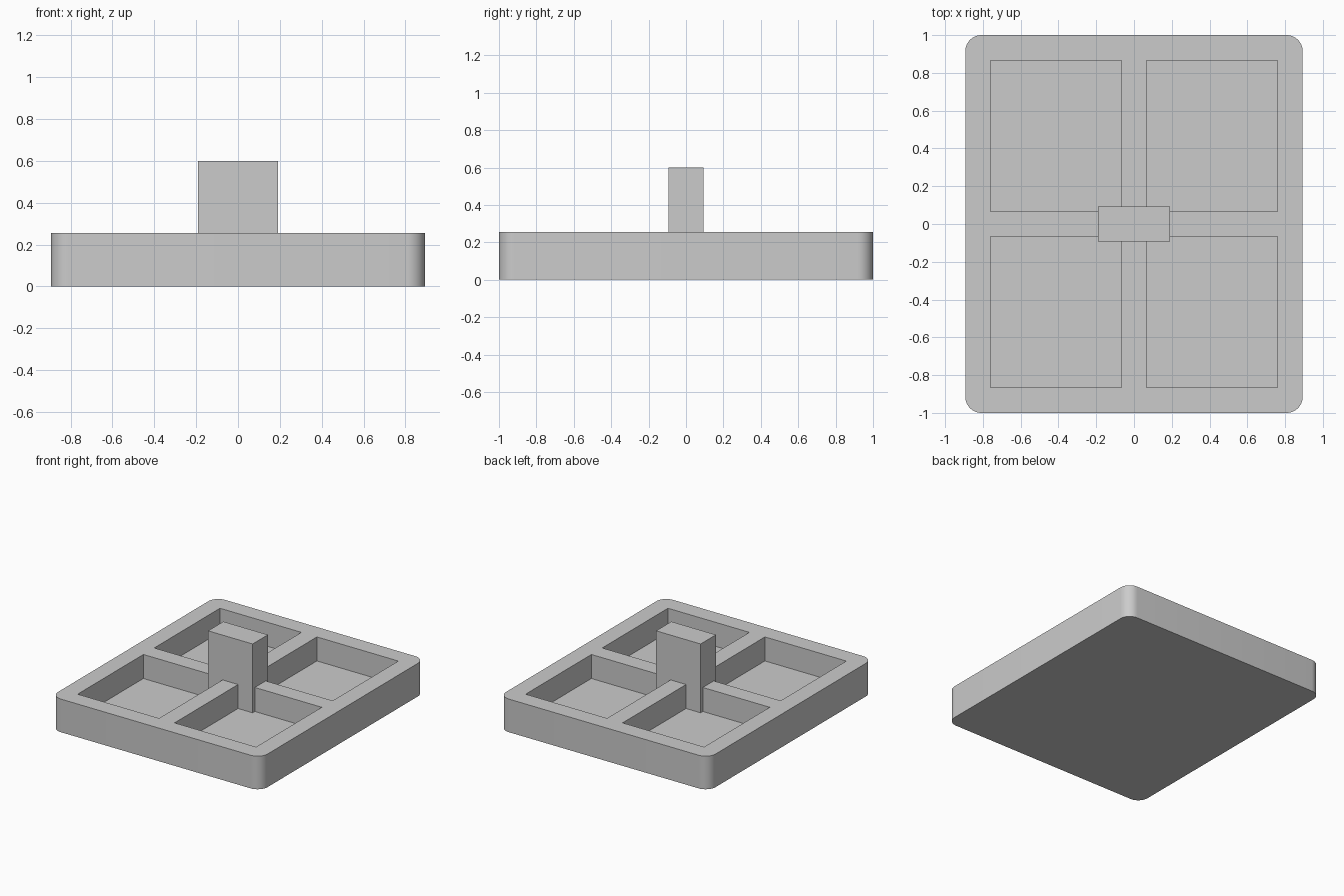
import bpy

old = bpy.data.objects.get("Cube")
if old:
    bpy.data.objects.remove(old, do_unlink=True)

HALF_X, HALF_Y, TOP = 0.893, 1.0, 0.255
FLOOR = 0.07
RIB, POCKET_X, POCKET_Y = 0.066, 0.76, 0.866

grey = bpy.data.materials.new("plain_grey")
grey.use_nodes = True
colour = (0.6, 0.6, 0.6, 1)
grey.diffuse_color = colour
grey.node_tree.nodes["Principled BSDF"].inputs["Base Color"].default_value = colour


def box(name, low, high):
    """Box between two opposite corners, with its scale applied."""
    centre = [(a + b) / 2 for a, b in zip(low, high)]
    bpy.ops.mesh.primitive_cube_add(size=1, location=centre)
    obj = bpy.context.object
    obj.name = obj.data.name = name
    obj.scale = [b - a for a, b in zip(low, high)]
    bpy.ops.object.transform_apply(location=True, rotation=False, scale=True)
    obj.data.materials.append(grey)
    return obj


def activate(obj):
    bpy.ops.object.select_all(action='DESELECT')
    obj.select_set(True)
    bpy.context.view_layer.objects.active = obj


# Tray body with rounded upright corners
tray = box("tray", (-HALF_X, -HALF_Y, 0), (HALF_X, HALF_Y, TOP))
weights = tray.data.attributes.new("bevel_weight_edge", 'FLOAT', 'EDGE')
for edge in tray.data.edges:
    a, b = (tray.data.vertices[i].co for i in edge.vertices)
    weights.data[edge.index].value = float(abs(a.z - b.z) > TOP / 2)
bevel = tray.modifiers.new("round_corners", 'BEVEL')
bevel.limit_method = 'WEIGHT'
bevel.width = 0.085
bevel.segments = 10
bpy.ops.object.modifier_apply(modifier=bevel.name)

# Four open pockets, leaving a rim and a cross of ribs
for sx in (-1, 1):
    for sy in (-1, 1):
        xs = sorted((sx * RIB, sx * POCKET_X))
        ys = sorted((sy * RIB, sy * POCKET_Y))
        cutter = box("pocket_cutter", (xs[0], ys[0], FLOOR), (xs[1], ys[1], TOP + 0.1))
        cutter.hide_render = True
        activate(tray)
        cut = tray.modifiers.new("pocket", 'BOOLEAN')
        cut.operation = 'DIFFERENCE'
        cut.solver = 'EXACT'
        cut.object = cutter
        bpy.ops.object.modifier_apply(modifier=cut.name)
        bpy.data.objects.remove(cutter, do_unlink=True)

activate(tray)
bpy.ops.object.shade_smooth_by_angle(angle=0.6)

# Central post standing on the pocket floors
box("centre_post", (-0.19, -0.093, FLOOR - 0.02), (0.19, 0.093, 0.6))
